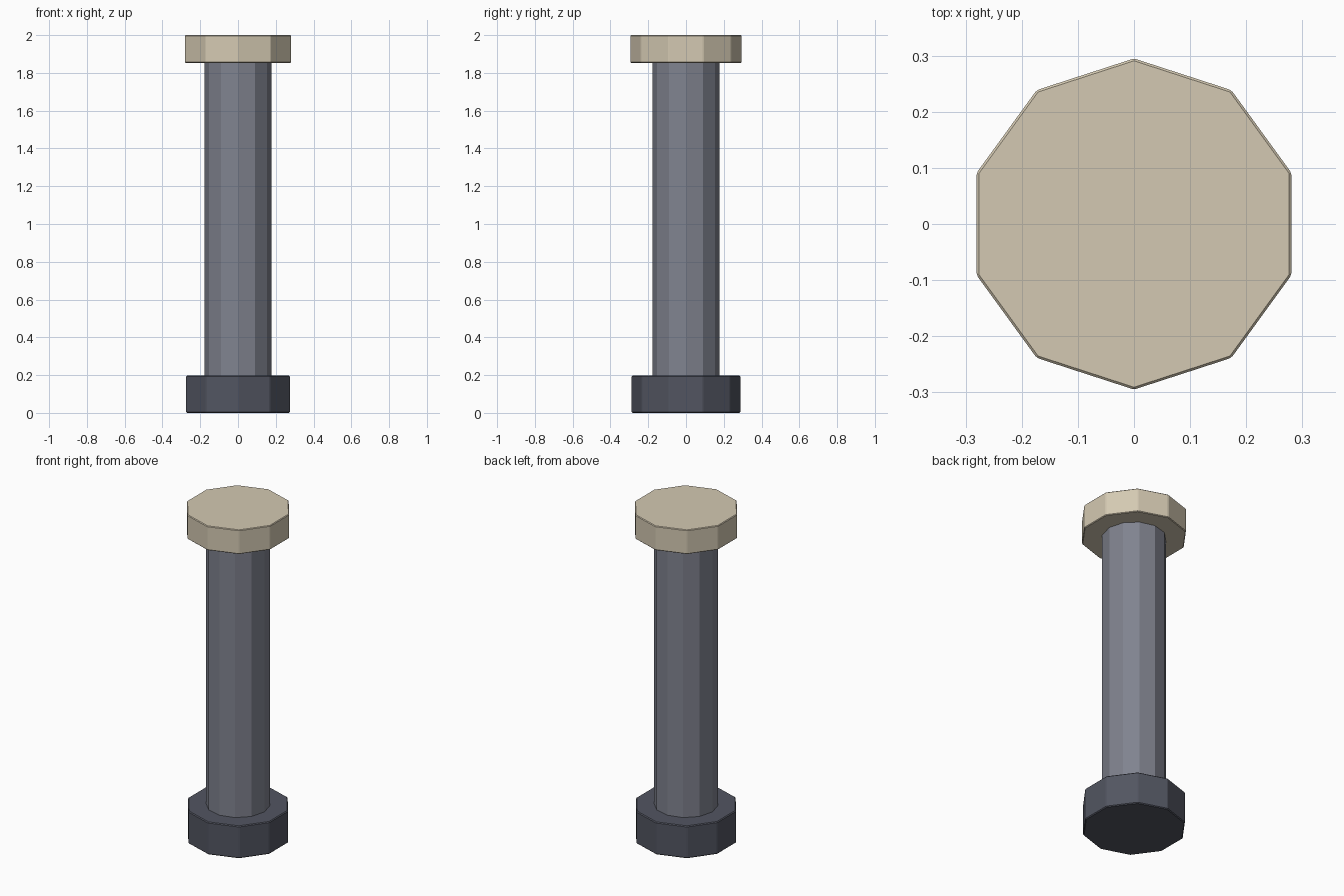
import bpy
import math

cube = bpy.data.objects.get("Cube")
if cube:
    bpy.data.objects.remove(cube, do_unlink=True)


def make_material(name, srgb):
    col = [((c / 255 + 0.055) / 1.055) ** 2.4 for c in srgb] + [1.0]
    mat = bpy.data.materials.new(name)
    mat.use_nodes = True
    mat.diffuse_color = col
    bsdf = mat.node_tree.nodes["Principled BSDF"]
    bsdf.inputs["Base Color"].default_value = col
    bsdf.inputs["Roughness"].default_value = 0.8
    return mat


def prism(name, sides, radius, bottom, top, mat, bevel=0.0):
    """Upright prism with a corner pointing along +y."""
    bpy.ops.mesh.primitive_cylinder_add(
        vertices=sides, radius=radius, depth=top - bottom,
        location=(0, 0, (bottom + top) / 2))
    obj = bpy.context.object
    obj.name = name
    obj.data.materials.append(mat)
    if bevel:
        mod = obj.modifiers.new("Edge bevel", "BEVEL")
        mod.width = bevel
        mod.segments = 1
        mod.limit_method = "ANGLE"
        mod.angle_limit = math.radians(30)
    return obj


sand = make_material("sand stone", (212, 201, 178))
grey = make_material("blue grey", (128, 131, 143))
dark = make_material("dark slate", (82, 85, 97))

# Foot block, shaft and head block
prism("base", 10, 0.289, 0.0, 0.197, dark, 0.005)
prism("shaft", 12, 0.178, 0.18, 1.87, grey)
prism("cap", 10, 0.295, 1.853, 2.0, sand, 0.004)
